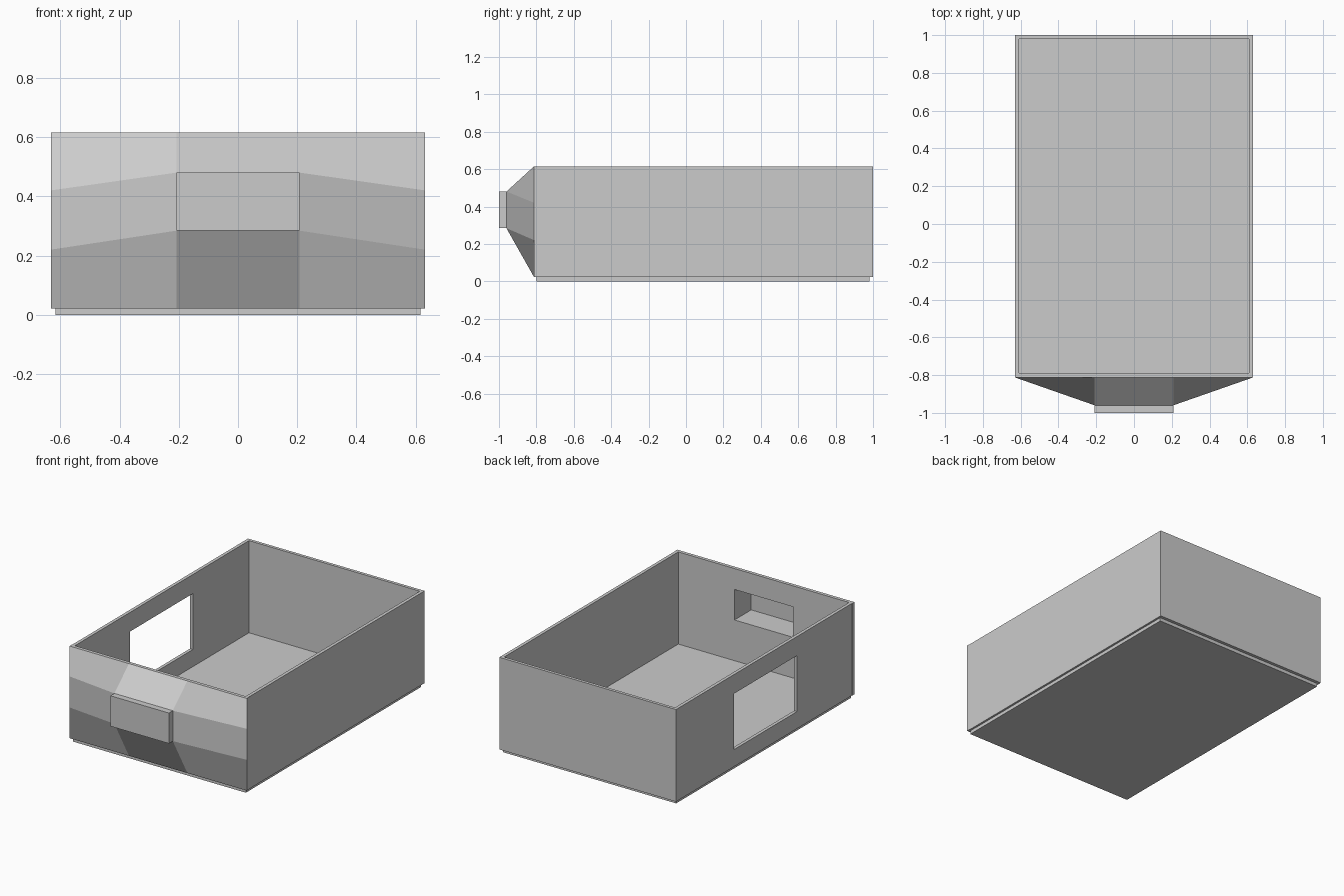
import bpy, bmesh

if "Cube" in bpy.data.objects:
    bpy.data.objects.remove(bpy.data.objects["Cube"])


def make_object(name, bm):
    bmesh.ops.recalc_face_normals(bm, faces=bm.faces)
    mesh = bpy.data.meshes.new(name)
    bm.to_mesh(mesh)
    bm.free()
    obj = bpy.data.objects.new(name, mesh)
    bpy.context.collection.objects.link(obj)
    return obj


def prism(name, outline, z0, z1):
    """Extrude an xy outline from z0 up to z1."""
    bm = bmesh.new()
    face = bm.faces.new([bm.verts.new((x, y, z0)) for x, y in outline])
    top = bmesh.ops.extrude_face_region(bm, geom=[face])["geom"]
    verts = [v for v in top if isinstance(v, bmesh.types.BMVert)]
    bmesh.ops.translate(bm, verts=verts, vec=(0, 0, z1 - z0))
    return make_object(name, bm)


def box(name, x0, x1, y0, y1, z0, z1):
    return prism(name, [(x0, y0), (x1, y0), (x1, y1), (x0, y1)], z0, z1)


FLOOR, TOP = 0.022, 0.615
OUT, INN = 0.629, 0.608          # wall half widths
SLOT, S0, S1 = 0.208, 0.284, 0.48  # slot half width and heights

# Floor plate, slightly inset under the walls
box("floor_plate", -0.616, 0.616, -0.80, 0.98, 0, FLOOR)

# Side and back walls as one U-shaped profile
walls = prism("side_and_back_walls",
              [(-OUT, -0.79), (-OUT, 1), (OUT, 1), (OUT, -0.79),
               (INN, -0.79), (INN, 0.98), (-INN, 0.98), (-INN, -0.79)],
              FLOOR, TOP)

# Window in the left wall
cutter = box("window_cutter", -0.8, -0.5, -0.23, 0.41, 0.132, 0.492)
cutter.hide_render = True
cutter.hide_set(True)
cutter.display_type = 'WIRE'
cut = walls.modifiers.new("window", 'BOOLEAN')
cut.operation = 'DIFFERENCE'
cut.solver = 'EXACT'
cut.object = cutter

# Front wall with a tapered hood around a tunnel: two 4x4 grids, open in the middle
bm = bmesh.new()
xs = (-0.631, -SLOT, SLOT, 0.631)
side_z = (FLOOR, 0.22, 0.42, TOP)
slot_z = (FLOOR, S0, S1, TOP)


def grid(y_rim, y_slot):
    rows = []
    for i, x in enumerate(xs):
        inner = i in (1, 2)
        zs = slot_z if inner else side_z
        rows.append([bm.verts.new((x, y_slot if inner and j in (1, 2) else y_rim, z))
                     for j, z in enumerate(zs)])
    for i in range(3):
        for j in range(3):
            if (i, j) != (1, 1):
                bm.faces.new((rows[i][j], rows[i + 1][j],
                              rows[i + 1][j + 1], rows[i][j + 1]))
    return rows


front, back = grid(-0.812, -0.96), grid(-0.79, -0.79)
rim = [(0, 0), (1, 0), (2, 0), (3, 0), (3, 1), (3, 2),
       (3, 3), (2, 3), (1, 3), (0, 3), (0, 2), (0, 1)]
for loop in (rim, [(1, 1), (2, 1), (2, 2), (1, 2)]):
    for (a, b), (c, d) in zip(loop, loop[1:] + loop[:1]):
        bm.faces.new((front[a][b], front[c][d], back[c][d], back[a][b]))
make_object("front_wall_hood", bm)

# Cap that closes the tunnel
box("hood_cap", -SLOT, SLOT, -1, -0.96, S0, S1)
